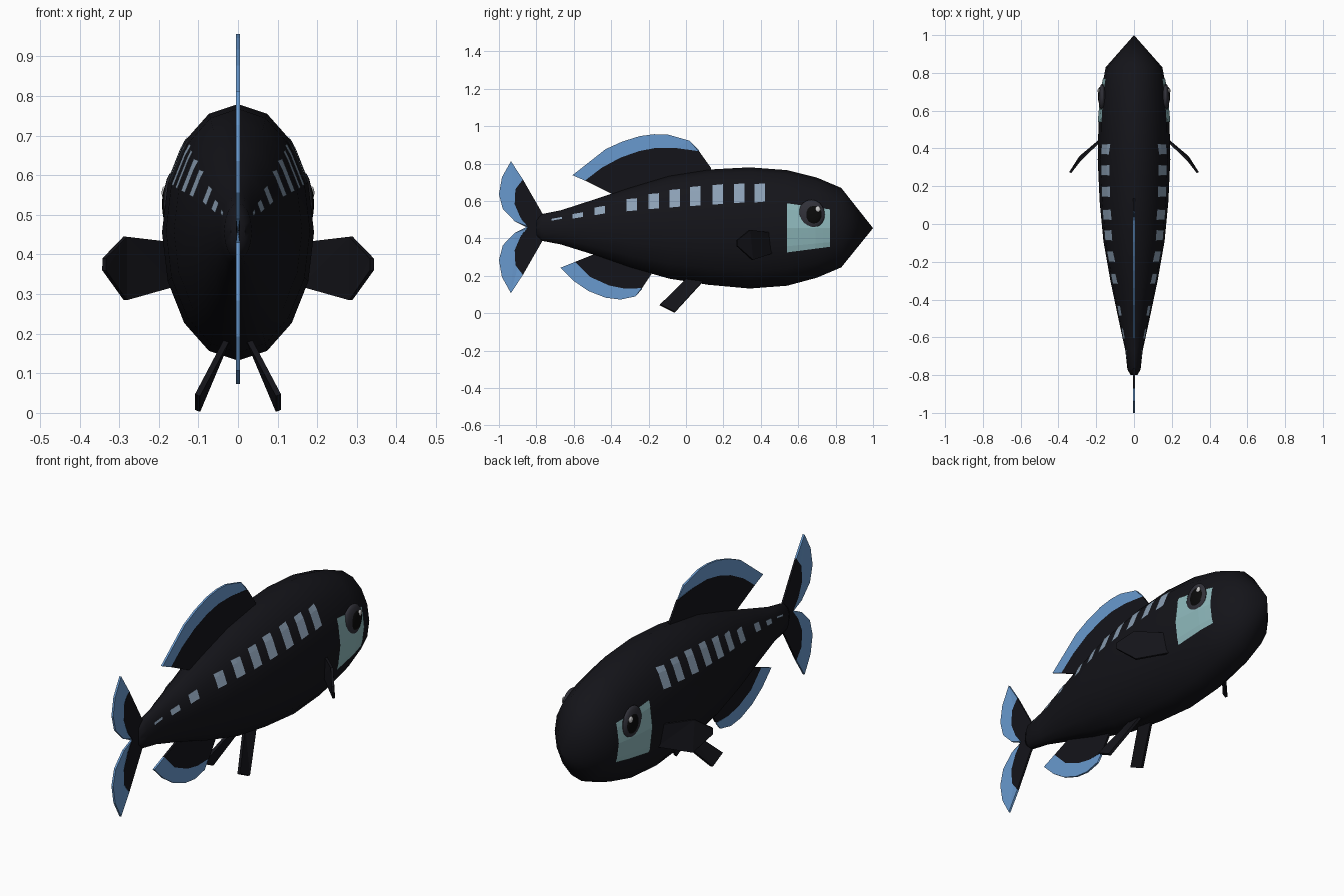
import bpy, bmesh, math
from mathutils import Vector
from mathutils.bvhtree import BVHTree

if "Cube" in bpy.data.objects:
    bpy.data.objects.remove(bpy.data.objects["Cube"])


def material(name, r, g, b):
    m = bpy.data.materials.new(name)
    m.diffuse_color = (r, g, b, 1)
    m.use_nodes = True
    m.node_tree.nodes["Principled BSDF"].inputs["Base Color"].default_value = m.diffuse_color
    return m


BLACK = material("black", .007, .007, .010)
BLUE = material("blue", .14, .32, .62)
TEAL = material("teal", .27, .48, .50)
PALE = material("pale", .26, .35, .46)
GREY = material("grey", .03, .03, .04)
PUPIL = material("pupil", .003, .003, .003)
WHITE = material("white", .6, .6, .6)


def finish(name, bm, mat, smooth=None, thickness=0):
    bmesh.ops.recalc_face_normals(bm, faces=bm.faces)
    me = bpy.data.meshes.new(name)
    bm.to_mesh(me)
    bm.free()
    ob = bpy.data.objects.new(name, me)
    bpy.context.collection.objects.link(ob)
    me.materials.append(mat)
    if thickness:
        s = ob.modifiers.new("thickness", 'SOLIDIFY')
        s.thickness, s.offset = thickness, 0
    if smooth:
        bpy.ops.object.select_all(action='DESELECT')
        ob.select_set(True)
        bpy.context.view_layer.objects.active = ob
        bpy.ops.object.shade_smooth_by_angle(angle=math.radians(smooth))
    return ob


def sheet(name, pts, mat, thickness=.01):
    bm = bmesh.new()
    bm.faces.new([bm.verts.new(p) for p in pts])
    bmesh.ops.triangulate(bm, faces=bm.faces)
    return finish(name, bm, mat, thickness=thickness)


# body: rings of y, top z, bottom z, half width
rings = [(.83, .67, .245, .150), (.70, .725, .19, .174), (.54, .765, .147, .188),
         (.34, .78, .132, .192), (.12, .768, .152, .182), (-.09, .735, .185, .162),
         (-.30, .672, .245, .125), (-.50, .605, .315, .083), (-.67, .55, .368, .046),
         (-.77, .53, .387, .035), (-.80, .50, .415, .018)]
N = 16
bm = bmesh.new()
loops = []
for y, top, bot, w in rings:
    c, h = (top + bot) / 2, (top - bot) / 2
    loops.append([bm.verts.new((w * math.sin(i * math.tau / N), y, c + h * math.cos(i * math.tau / N)))
                  for i in range(N)])
tip = bm.verts.new((0, 1, .455))
for i in range(N):
    j = (i + 1) % N
    bm.faces.new((tip, loops[0][i], loops[0][j]))
    for a, b in zip(loops, loops[1:]):
        bm.faces.new((a[i], a[j], b[j], b[i]))
bm.faces.new(loops[-1])
bmesh.ops.recalc_face_normals(bm, faces=bm.faces)
skin = BVHTree.FromBMesh(bm)
finish("body", bm, BLACK, 60)


def skin_x(y, z):
    hit = skin.ray_cast(Vector((1, y, z)), Vector((-1, 0, 0)))[0]
    return hit.x if hit else 0


# patches that hug the body: y0, y1, (bottom, top) at each end
def patch(name, y0, y1, e0, e1, mat, side, nu, nv):
    bm = bmesh.new()
    g = []
    for i in range(nu + 1):
        u = i / nu
        lo, hi = e0[0] + (e1[0] - e0[0]) * u, e0[1] + (e1[1] - e0[1]) * u
        y = y0 + (y1 - y0) * u
        g.append([bm.verts.new((side * (skin_x(y, z) + .004), y, z))
                  for z in (lo + (hi - lo) * k / nv for k in range(nv + 1))])
    for i in range(nu):
        for k in range(nv):
            f = [g[i][k], g[i + 1][k], g[i + 1][k + 1], g[i][k + 1]]
            bm.faces.new(f if side > 0 else f[::-1])
    me = finish(name, bm, mat).data
    # normals should look away from the body
    if me.polygons[0].normal.x * side < 0:
        me.flip_normals()


stripes = [(.395, .592, .695), (.285, .588, .695), (.17, .58, .69), (.05, .572, .68),
           (-.06, .565, .664), (-.172, .556, .642), (-.29, .545, .615), (-.46, .524, .575),
           (-.58, .505, .54), (-.69, .495, .515)]


def ball(name, centre, scale, mat):
    bm = bmesh.new()
    bmesh.ops.create_uvsphere(bm, u_segments=16, v_segments=10, radius=1)
    bmesh.ops.scale(bm, verts=bm.verts, vec=scale)
    bmesh.ops.translate(bm, verts=bm.verts, vec=centre)
    finish(name, bm, mat, 60)


for s, tag in ((1, "right"), (-1, "left")):
    for n, (y, lo, hi) in enumerate(stripes):
        d = .005 if n < 7 else .01
        patch(f"stripe_{tag}_{n}", y - .028, y + .028, (lo, hi - d), (lo + d, hi), PALE, s, 2, 4)
    patch("cheek_" + tag, .54, .77, (.325, .588), (.355, .555), TEAL, s, 6, 8)
    # eye
    x = skin_x(.67, .525)
    ball("eye_" + tag, (s * x, .67, .527), (.020, .072, .080), GREY)
    ball("pupil_" + tag, (s * (x + .010), .68, .527), (.014, .047, .052), PUPIL)
    ball("eye_glint_" + tag, (s * (x + .018), .705, .556), (.007, .014, .016), WHITE)
    # paired fins
    side_fin = [(.16, .46, .43), (.285, .34, .445), (.338, .272, .39), (.338, .272, .36),
                (.285, .355, .285), (.16, .46, .32)]
    sheet("pectoral_fin_" + tag, [(s * a, b, c) for a, b, c in side_fin], BLACK, .012)
    belly_fin = [(.035, .09, .17), (.02, .02, .20), (.102, -.14, .045), (.102, -.06, .005)]
    sheet("pelvic_fin_" + tag, [(s * a, b, c) for a, b, c in belly_fin], BLACK, .014)


# upright fins: blue edge between outer and inner curves, black web down to the base
def fin(name, outer, inner, base):
    flat = lambda pts: [(0, y, z) for y, z in pts]
    sheet(name + "_edge", flat(outer + inner[::-1]), BLUE)
    sheet(name + "_web", flat(inner + base), BLACK)


fin("dorsal_fin",
    [(-.607, .738), (-.43, .877), (-.34, .918), (-.246, .947), (-.17, .957), (-.096, .955), (.02, .922), (.07, .866)],
    [(-.54, .709), (-.45, .778), (-.35, .832), (-.25, .867), (-.16, .884), (-.06, .884), (.07, .866)],
    [(.135, .775), (.12, .72), (-.30, .62), (-.40, .64)])
fin("anal_fin",
    [(-.672, .243), (-.60, .172), (-.52, .118), (-.43, .083), (-.35, .073), (-.27, .09), (-.235, .134)],
    [(-.592, .275), (-.51, .193), (-.41, .148), (-.33, .132), (-.235, .134)],
    [(-.18, .217), (-.18, .27), (-.44, .36), (-.48, .32)])
lobe_outer = [(-.936, .813), (-.984, .727), (-1, .636), (-.979, .556), (-.914, .49), (-.845, .46)]
lobe_inner = [(-.872, .715), (-.912, .663), (-.916, .583), (-.886, .513), (-.845, .46)]
lobe_base = [(-.76, .46), (-.76, .52)]
for name, flip in (("tail_upper", False), ("tail_lower", True)):
    m = lambda pts: [(y, .92 - z if flip else z) for y, z in pts]
    fin(name, m(lobe_outer), m(lobe_inner), m(lobe_base))
